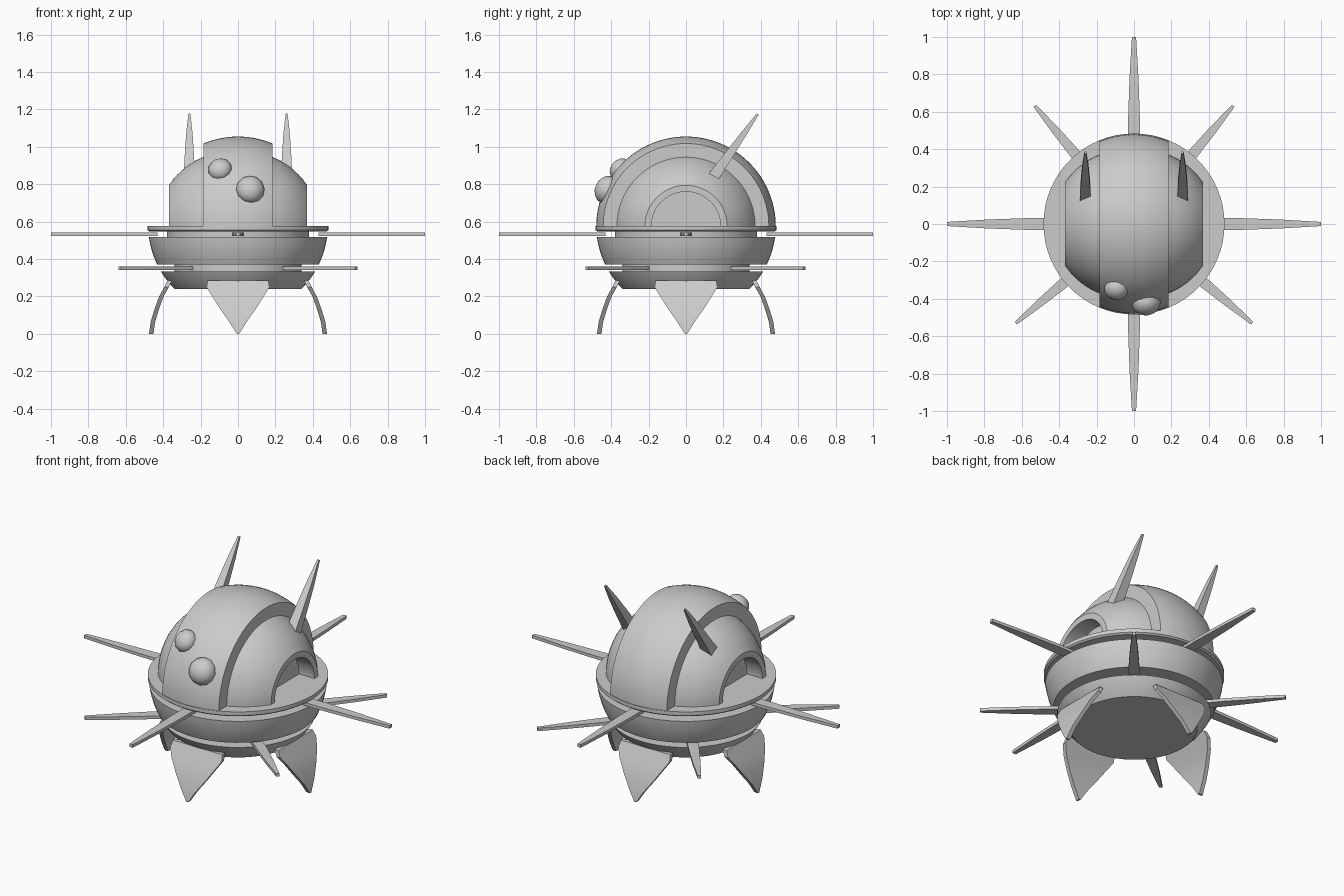
import bpy, bmesh
from math import sin, cos, pi, radians, sqrt
from mathutils import Vector, Matrix

if "Cube" in bpy.data.objects:
    bpy.data.objects.remove(bpy.data.objects["Cube"])

R, CZ = 0.48, 0.58          # body sphere radius and centre height


def finish(name, bm, smooth=True):
    bmesh.ops.remove_doubles(bm, verts=bm.verts, dist=1e-5)
    bmesh.ops.recalc_face_normals(bm, faces=bm.faces)
    mesh = bpy.data.meshes.new(name)
    bm.to_mesh(mesh)
    bm.free()
    ob = bpy.data.objects.new(name, mesh)
    bpy.context.collection.objects.link(ob)
    if smooth:
        bpy.ops.object.select_all(action='DESELECT')
        ob.select_set(True)
        bpy.context.view_layer.objects.active = ob
        bpy.ops.object.shade_smooth_by_angle(angle=radians(30))
    return ob


def lathe(name, profile, axis='Z', span=2 * pi, steps=64):
    """Revolve (radius, height) points about Z, or about X through the body centre."""
    bm = bmesh.new()
    rows = []
    for i in range(steps + 1):
        a = span * i / steps
        if axis == 'Z':
            pts = [(r * cos(a), r * sin(a), h) for r, h in profile]
        else:
            pts = [(h, r * cos(a), CZ - 0.005 + r * sin(a)) for r, h in profile]
        rows.append([bm.verts.new(p) for p in pts])
    for a, b in zip(rows, rows[1:]):
        for j in range(len(profile) - 1):
            bm.faces.new((a[j], a[j + 1], b[j + 1], b[j]))
    bmesh.ops.dissolve_degenerate(bm, dist=1e-6, edges=bm.edges)
    return finish(name, bm)


def arc(z0, z1, r, c, n=8):
    """Points (radius, height) on a circle of radius r centred at height c."""
    hs = [z0 + (z1 - z0) * i / n for i in range(n + 1)]
    return [(sqrt(r * r - (h - c) ** 2), h) for h in hs]


def loft(name, sections, smooth=False):
    """Skin a list of equal-length closed cross-sections and cap both ends."""
    bm = bmesh.new()
    rings = [[bm.verts.new(p) for p in s] for s in sections]
    n = len(rings[0])
    for a, b in zip(rings, rings[1:]):
        for j in range(n):
            bm.faces.new((a[j], a[(j + 1) % n], b[(j + 1) % n], b[j]))
    bm.faces.new(rings[0])
    bm.faces.new(rings[-1])
    return finish(name, bm, smooth)


# Dome: wide central band, stepped-in cheeks, round recess at each side
half = (arc(0, 0.185, R, 0, 6) + arc(0.185, 0.37, 0.398, 0.038)
        + [(0.185, 0.37), (0.185, 0.27), (0, 0.27)])
lathe("dome", [(r, -h) for r, h in reversed(half)] + half[1:], 'X', pi, 48)

# Stacked lower body: rim plate, two bowl bands and the cores in the grooves
lathe("rim_plate", [(0, 0.547), (0.474, 0.547), (0.484, 0.555), (0.484, 0.577), (0, 0.577)])
lathe("upper_core", [(0.38, 0.50), (0.38, 0.56)])
lathe("middle_bowl", [(0, 0.37)] + arc(0.37, 0.517, R, CZ) + [(0, 0.517)])
lathe("lower_core", [(0.34, 0.32), (0.34, 0.38)])
lathe("bottom_bowl", [(0, 0.24)] + arc(0.24, 0.333, R, CZ) + [(0, 0.333)])


# Radial flat spikes: four long ones in the upper groove, four short ones below
def spike(name, angle, z, stations, t=0.009):
    rot = Matrix.Rotation(radians(angle), 4, 'Z')
    loft(name, [[rot @ Vector((r, s * w, z + k * t))
                 for s, k in ((-1, -1), (1, -1), (1, 1), (-1, 1))]
                for r, w in stations])


for i, a in enumerate((0, 90, 180, 270)):
    spike(f"long_spike_{i}", a, 0.533,
          [(0.43, 0.03), (0.55, 0.032), (0.78, 0.024), (1.0, 0.011)])
for i, a in enumerate((50, 130, 220, 320)):
    spike(f"short_spike_{i}", a, 0.35,
          [(0.34, 0.03), (0.50, 0.028), (0.66, 0.021), (0.825, 0.009)])

# Four curved leaf-shaped legs: (distance out, height, half width)
leg = [(0.365, 0.285, 0.162), (0.382, 0.25, 0.168), (0.41, 0.20, 0.138),
       (0.435, 0.13, 0.093), (0.455, 0.065, 0.047), (0.464, 0.0, 0.006)]
for i in range(4):
    rot = Matrix.Rotation(i * pi / 2, 4, 'Z')
    loft(f"leg_{i}", [[rot @ Vector((x + d, s * w, z)) for s, d in
                       ((-1, -0.012), (1, -0.012), (1, 0.012), (-1, 0.012))]
                      for x, z, w in leg], True)

# Pair of ears leaning backward: (fraction along, half width, half thickness)
base, tip = Vector((0, 0.147, 0.84)), Vector((0, 0.383, 1.175))
across = (tip - base).normalized().cross(Vector((1, 0, 0)))
for side, name in ((-1, "left_ear"), (1, "right_ear")):
    loft(name, [[base.lerp(tip, f) + Vector((side * 0.26 + s * w, 0, 0)) + across * k * t
                 for s, k in ((-1, -1), (1, -1), (1, 1), (-1, 1))]
                for f, w, t in ((0, 0.03, 0.03), (0.4, 0.023, 0.022),
                                (0.7, 0.016, 0.015), (1, 0.005, 0.006))])

# Two bulging eyes on the front of the band
for name, x, z, r in (("small_eye", -0.098, 0.885, 0.065), ("large_eye", 0.067, 0.775, 0.077)):
    d = z - CZ
    n = Vector((x, -sqrt(R * R - x * x - d * d), d))
    bm = bmesh.new()
    bmesh.ops.create_uvsphere(bm, u_segments=12, v_segments=8, radius=r)
    m = (Matrix.Translation(n * 0.98 + Vector((0, 0, CZ)))
         @ n.to_track_quat('Z', 'Y').to_matrix().to_4x4()
         @ Matrix.Diagonal((1, 1, 0.8, 1)))
    bmesh.ops.transform(bm, matrix=m, verts=bm.verts)
    ob = finish(name, bm, False)
    ob.data.polygons.foreach_set("use_smooth", [True] * len(ob.data.polygons))
